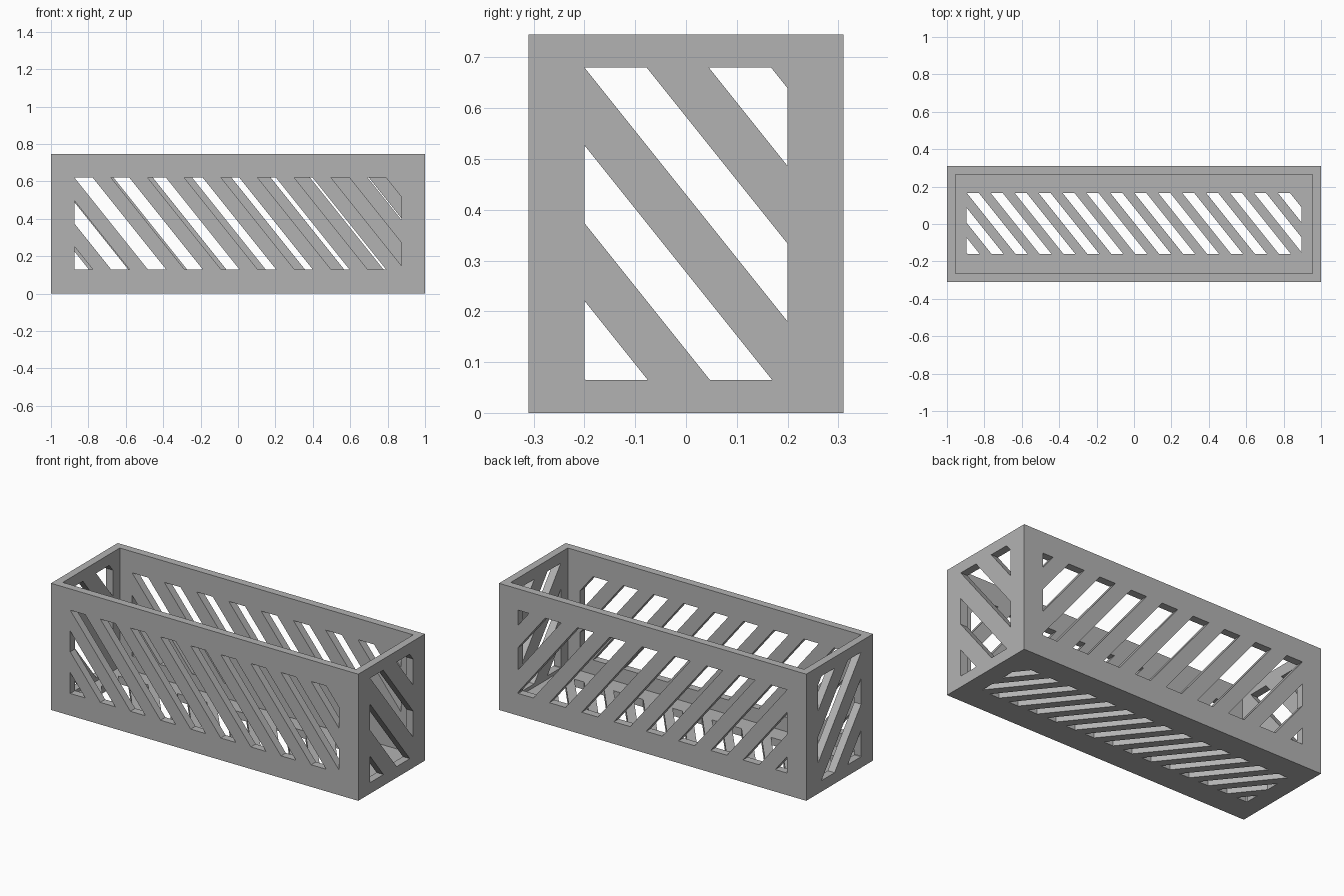
import bpy
import bmesh
from mathutils import Matrix, Vector
from mathutils.geometry import intersect_line_line_2d

LENGTH, DEPTH, HEIGHT, WALL = 2.0, 0.62, 0.745, 0.045
SLOPE = 1.25   # rise over run of every slanted slot

if "Cube" in bpy.data.objects:
    bpy.data.objects.remove(bpy.data.objects["Cube"])

grey = bpy.data.materials.new("plain grey")
grey.use_nodes = True
colour = (0.45, 0.45, 0.45, 1)
grey.diffuse_color = colour
grey.node_tree.nodes["Principled BSDF"].inputs["Base Color"].default_value = colour


def add_object(name, bm):
    bmesh.ops.recalc_face_normals(bm, faces=bm.faces)
    mesh = bpy.data.meshes.new(name)
    bm.to_mesh(mesh)
    bm.free()
    mesh.materials.append(grey)
    obj = bpy.data.objects.new(name, mesh)
    bpy.context.collection.objects.link(obj)
    return obj


def add_box(bm, low, high):
    low, high = Vector(low), Vector(high)
    matrix = Matrix.Translation((low + high) / 2) @ Matrix.Diagonal((*(high - low), 1))
    bmesh.ops.create_cube(bm, size=1, matrix=matrix)


def clip(points, axis, limit, sign):
    """Keep the part of a flat polygon on one side of an axis line."""
    kept = []
    for a, b in zip(points, points[1:] + points[:1]):
        da, db = sign * (limit - a[axis]), sign * (limit - b[axis])
        if da >= 0:
            kept.append(a)
        if da * db < 0:
            kept.append(a.lerp(b, da / (da - db)))
    return kept


def slots(name, half, low, high, pitch, place):
    """Slanted slots inside a window; place(u, v, side) puts them on a panel."""
    bm = bmesh.new()
    run = (high - low) / SLOPE
    count = int((2 * half + run) / pitch) + 2
    for i in range(-count, count):
        u = -half + i * pitch
        w = pitch / 2
        shape = [Vector(p) for p in ((u, high), (u + w, high), (u + w + run, low), (u + run, low))]
        shape = clip(clip(shape, 0, half, 1), 0, -half, -1)
        if len(shape) < 3 or max(p.x for p in shape) - min(p.x for p in shape) < 0.012:
            continue
        ends = [[bm.verts.new(place(p.x, p.y, s)) for p in shape] for s in (-1, 1)]
        bm.faces.new(ends[0])
        bm.faces.new(ends[1][::-1])
        for j in range(len(shape)):
            k = (j + 1) % len(shape)
            bm.faces.new((ends[0][j], ends[0][k], ends[1][k], ends[1][j]))
    cutter = add_object(name, bm)
    cutter.hide_render = True
    return cutter


# Open-topped tray: solid block with a hollow cut from above
bm = bmesh.new()
add_box(bm, (-LENGTH / 2, -DEPTH / 2, 0), (LENGTH / 2, DEPTH / 2, HEIGHT))
tray = add_object("slotted_tray", bm)

bm = bmesh.new()
x, y = LENGTH / 2 - WALL, DEPTH / 2 - WALL
add_box(bm, (-x, -y, WALL), (x, y, HEIGHT + 0.1))
hollow = add_object("hollow_cutter", bm)
hollow.hide_render = True

# Slot cutters for each panel
cutters = [
    hollow,
    slots("front_slots", 0.875, 0.13, 0.62, 0.196,
          lambda u, v, s: (u, -DEPTH / 2 + s * 0.1, v)),
    slots("back_slots", 0.875, 0.13, 0.62, 0.21,
          lambda u, v, s: (u, DEPTH / 2 + s * 0.1, v)),
    slots("end_slots", 0.2, 0.065, 0.68, 0.245,
          lambda u, v, s: (s * (LENGTH / 2 + 0.1), u, v)),
    slots("floor_slots", 0.895, -0.16, 0.167, 0.128,
          lambda u, v, s: (u, v, s * 0.1)),
]
for cutter in cutters:
    mod = tray.modifiers.new(cutter.name, "BOOLEAN")
    mod.operation = "DIFFERENCE"
    mod.solver = "EXACT"
    mod.object = cutter

# Bake the cuts and drop the cutters
bpy.context.view_layer.update()
graph = bpy.context.evaluated_depsgraph_get()
cut_mesh = bpy.data.meshes.new_from_object(tray.evaluated_get(graph))
tray.modifiers.clear()
tray.data = cut_mesh
tray.data.materials.clear()
tray.data.materials.append(grey)
for polygon in tray.data.polygons:
    polygon.material_index = 0
for cutter in cutters:
    bpy.data.objects.remove(cutter)
